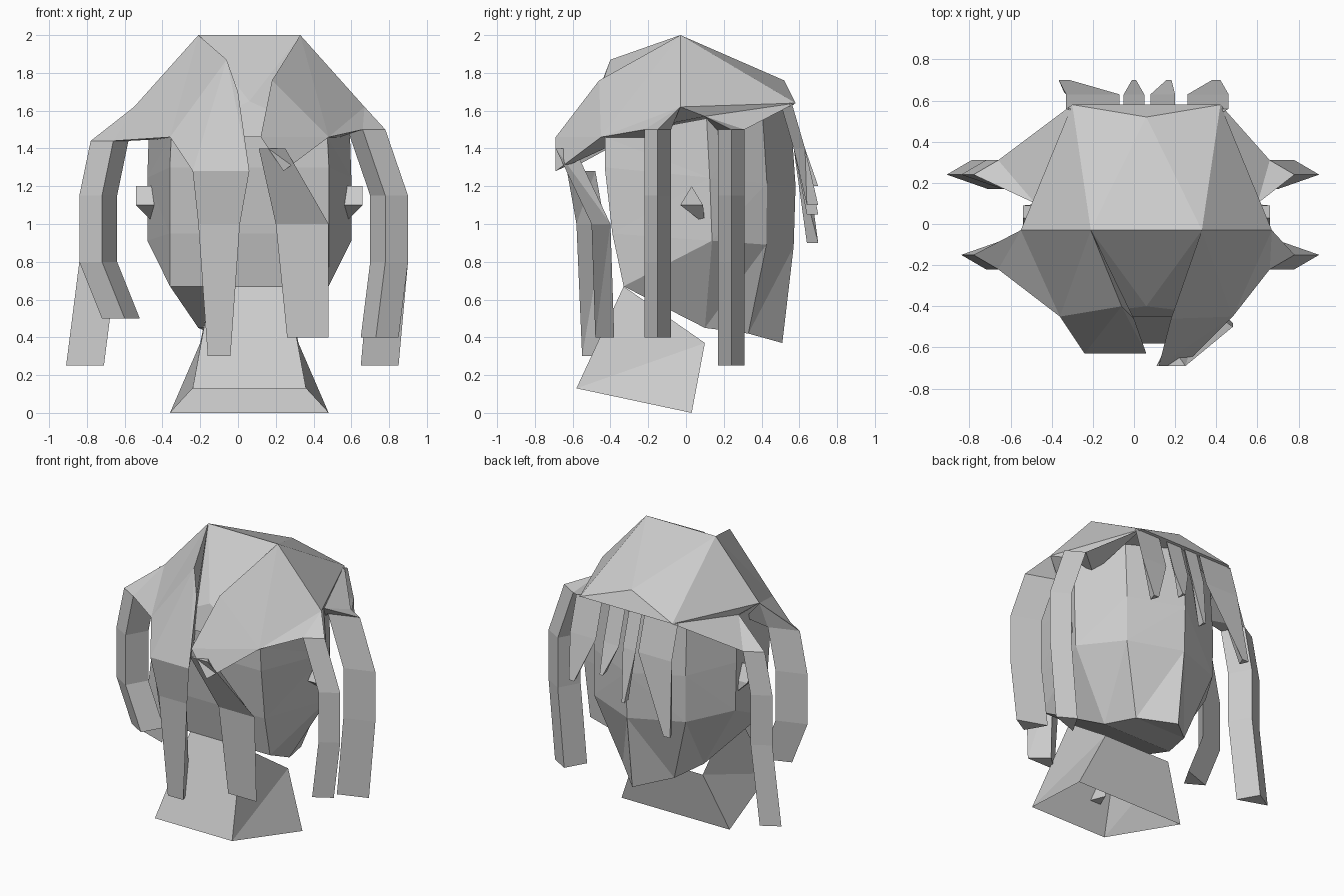
import bpy, bmesh

if "Cube" in bpy.data.objects:
    bpy.data.objects.remove(bpy.data.objects["Cube"], do_unlink=True)

FACE_CENTRE = 0.06
SHADE = (0.6, 0.6, 0.6, 1)

grey = bpy.data.materials.new("plain grey")
grey.use_nodes = True
grey.diffuse_color = SHADE
grey.node_tree.nodes["Principled BSDF"].inputs["Base Color"].default_value = SHADE


def finish(name, bm):
    """Turn the finished bmesh into a grey object."""
    bmesh.ops.recalc_face_normals(bm, faces=bm.faces[:])
    mesh = bpy.data.meshes.new(name)
    bm.to_mesh(mesh)
    bm.free()
    mesh.materials.append(grey)
    bpy.context.collection.objects.link(bpy.data.objects.new(name, mesh))


def loft(name, sections, closed=True):
    """Skin a row of sections, with both ends capped when closed."""
    bm = bmesh.new()
    rings = [[bm.verts.new(point) for point in section] for section in sections]
    for upper, lower in zip(rings, rings[1:]):
        for i in range(len(upper)):
            bm.faces.new((upper[i - 1], upper[i], lower[i], lower[i - 1]))
    if closed:
        bm.faces.new(rings[0])
        bm.faces.new(rings[-1])
    bmesh.ops.triangulate(bm, faces=bm.faces[:])
    finish(name, bm)


def hull(name, points):
    """Wrap the points in their convex hull."""
    bm = bmesh.new()
    for point in points:
        bm.verts.new(point)
    bmesh.ops.convex_hull(bm, input=bm.verts[:])
    loose = [vert for vert in bm.verts if not vert.link_faces]
    bmesh.ops.delete(bm, geom=loose, context='VERTS')
    finish(name, bm)


def place(side, points):
    """Put (distance from the middle, y, z) points on one side of the head."""
    return [(FACE_CENTRE + side * out, y, z) for out, y, z in points]


def mirrored(half):
    """Complete a half section that runs from the nape to the face."""
    return place(1, half) + place(-1, half[-2:0:-1])


def head_ring(half_width, back, front, back_z, front_z):
    """Eight-sided section of the head, tilted between nape and face."""
    outline = [(0, 0), (.78, 0), (1, .55), (.66, .85), (0, 1)]
    return mirrored([(half_width * across,
                      back + along * (front - back),
                      back_z + along * (front_z - back_z)) for across, along in outline])


def flat_lock(name, path, depth):
    """Lock of hair with one wide face and a ridge hidden behind it."""
    loft(name, [[(x - half, y, z), (x + half, y, z), (x, y + depth, z)]
                for x, y, z, half in path])


def side_lock(name, side, root, y, facing, ridge):
    """Hanging lock whose triangular section has its ridge outwards."""
    sections = [place(side, root)]
    for out, z in ridge:
        sections.append(place(side, [(out - .12, y + facing * .07, z),
                                     (out, y, z),
                                     (out - .2, y - facing * .07, z)]))
    loft(name, sections)


# Head, from the crown down to a narrow jaw
jaw = [(0, -.33, .67), (.42, -.33, .67), (.27, .1, .45), (.2, .33, .42), (0, .51, .37)]
loft("head", [
    head_ring(.53, -.43, .55, 1.46, 1.64),
    head_ring(.54, -.43, .58, 1.3, 1.2),
    head_ring(.54, -.39, .57, .95, .88),
    mirrored(jaw),
])

# Open neck leaning away from the chin, spreading at the base
neck_top = [(.2, -.33, .67), (.26, .1, .37)]
neck_base = [(.3, -.58, .13), (.42, .03, 0)]
loft("neck", [place(1, end) + place(-1, reversed(end)) for end in (neck_top, neck_base)],
     closed=False)

# Hair covering the crown
crown = (.27, -.03, 2)
rear_corner = (.42, -.45, 1.46)
temple = (.61, -.03, 1.62)
front_temple = (.54, .1, 1.57)
front_corner = (.36, .58, 1.64)
cap_half = [crown, (0, -.4, 1.65), (0, .52, 1.76),
            rear_corner, temple, front_temple, front_corner]
hull("hair_cap", place(1, cap_half) + place(-1, cap_half[:1] + cap_half[3:]))

# Ears and the long locks at each side
rear_root = [rear_corner, temple, (.45, -.1, 1.45)]
front_root = [front_corner, front_temple, (.45, .2, 1.45)]
for side, label, spread, rear_end, front_end in (
        (1, "left", 0, (.79, .4), (.79, .25)),
        (-1, "right", .06, (.78, .5), (.97, .25))):
    ear = [(out, y, z) for out in (.5, .6) for y, z in ((-.03, 1.1), (.03, 1.2), (.09, 1.1))]
    hull(label + "_ear", place(side, ear + [(.5, .1, 1)]))
    ridge = [(.72 + spread * 2, 1.5 - spread), (.84 + spread, 1.15), (.84 + spread, .8)]
    side_lock(label + "_rear_lock", side, rear_root, -.15, -1, ridge + [rear_end])
    side_lock(label + "_front_lock", side, front_root, .24, 1, ridge + [front_end])

# Flaps sweeping from the crown out over the nape
hull("right_nape_flap", place(-1, [crown, rear_corner]) + [
    (-.06, -.4, 1.87), (0, -.46, 1.7), (-.24, -.63, 1.28), (.06, -.63, 1.28),
    (-.1, -.3, 1.46)])
hull("left_nape_flap", place(1, [crown, rear_corner]) + [
    (.18, -.46, 1.76), (.12, -.69, 1.46), (.24, -.69, 1.28), (.3, -.3, 1.46)])

# Thick locks hanging from the flaps: x, y, z and half width along each
flat_lock("right_nape_lock", [
    (-.09, -.63, 1.28, .15), (-.1, -.58, 1, .11), (-.1, -.55, .3, .06)], .15)
flat_lock("left_nape_lock", [
    (.18, -.69, 1.4, .07), (.34, -.5, 1, .14), (.37, -.48, .4, .11)], .1)

# Fringe spikes over the face
for label, root, half, tip, low in (
        ("right_outer", -.2, .13, -.34, .9), ("right_inner", 0, .05, 0, 1.05),
        ("left_inner", .14, .06, .17, 1.2), ("left_outer", .36, .1, .4, 1.1)):
    flat_lock(label + "_fringe_spike", [
        (root, .56, 1.64, half), (root, .63, 1.4, half), (tip, .7, low, half / 5)], -.06)
